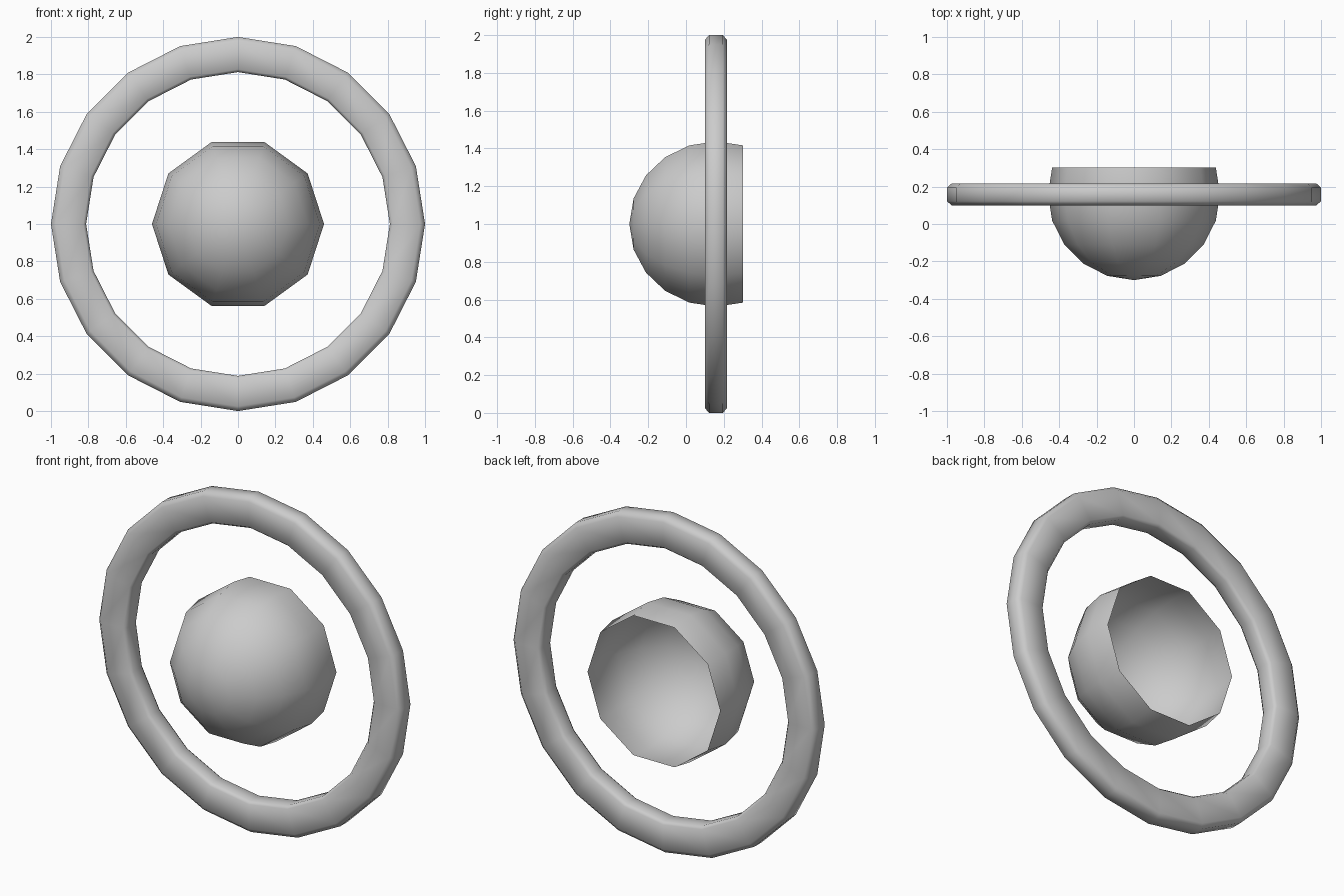
import bpy, bmesh
from math import sin, cos, pi, radians
from mathutils import Vector

if "Cube" in bpy.data.objects:
    bpy.data.objects.remove(bpy.data.objects["Cube"])


def revolve(name, profile, sides, closed):
    """Turn (radius, y) points around the front-back axis at z = 1."""
    bm = bmesh.new()
    rings = []
    for r, y in profile:
        if r < 1e-6:
            rings.append([bm.verts.new((0, y, 1))] * sides)
        else:
            rings.append([bm.verts.new((r * cos(2 * pi * i / sides), y,
                                        1 + r * sin(2 * pi * i / sides)))
                          for i in range(sides)])
    pairs = list(zip(rings, rings[1:]))
    if closed:
        pairs.append((rings[-1], rings[0]))
    for a, b in pairs:
        for i in range(sides):
            j = (i + 1) % sides
            corners = list(dict.fromkeys((a[i], a[j], b[j], b[i])))
            bm.faces.new(corners)
    bm.normal_update()
    for f in bm.faces:
        f.smooth = True
    # Outward normals, also for the open shell
    if closed:
        bmesh.ops.recalc_face_normals(bm, faces=bm.faces[:])
    else:
        centre = Vector((0, 0.16, 1))
        flip = [f for f in bm.faces
                if f.normal.dot(f.calc_center_median() - centre) < 0]
        bmesh.ops.reverse_faces(bm, faces=flip)
    mesh = bpy.data.meshes.new(name)
    bm.to_mesh(mesh)
    bm.free()
    obj = bpy.data.objects.new(name, mesh)
    bpy.context.collection.objects.link(obj)
    return obj


# Outer ring: 20 sides, rectangular section with chamfered corners
ring_section = [(0.827, 0.10), (0.975, 0.10), (1.0, 0.122), (1.0, 0.195),
                (0.975, 0.217), (0.827, 0.217), (0.812, 0.197), (0.812, 0.12)]
revolve("outer_ring", ring_section, 20, True)

# Centre dome: ten-sided sphere shell, open at the back
R, CY = 0.46, 0.16
dome_profile = [(R * sin(radians(18 * k)), CY - R * cos(radians(18 * k)))
                for k in range(7)]
revolve("centre_dome", dome_profile, 10, False)
